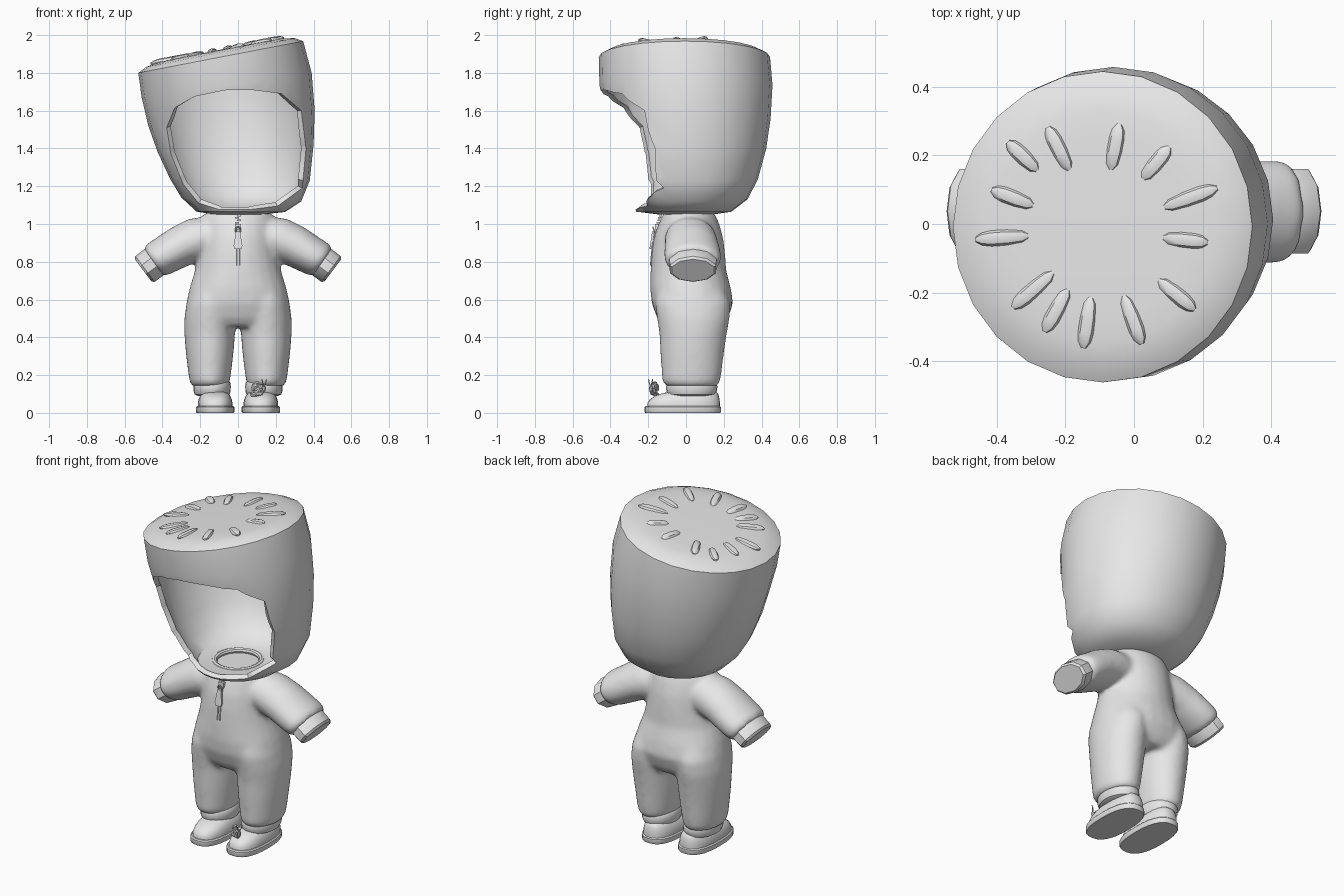
import bpy, bmesh, math
from mathutils import Vector as V

if "Cube" in bpy.data.objects:
    bpy.data.objects.remove(bpy.data.objects["Cube"])

grey = bpy.data.materials.new("plain_grey")
grey.diffuse_color = (0.8, 0.8, 0.8, 1)
grey.use_nodes = True
grey.node_tree.nodes["Principled BSDF"].inputs["Base Color"].default_value = grey.diffuse_color


def finish(name, bm, smooth=True):
    bmesh.ops.recalc_face_normals(bm, faces=bm.faces)
    me = bpy.data.meshes.new(name)
    bm.to_mesh(me)
    bm.free()
    ob = bpy.data.objects.new(name, me)
    bpy.context.collection.objects.link(ob)
    me.materials.append(grey)
    if smooth:
        shade(ob)
    return ob


def shade(ob, angle=35):
    bpy.ops.object.select_all(action='DESELECT')
    ob.select_set(True)
    bpy.context.view_layer.objects.active = ob
    bpy.ops.object.shade_smooth_by_angle(angle=math.radians(angle))


def apply(ob):
    bpy.context.view_layer.update()
    dg = bpy.context.evaluated_depsgraph_get()
    me = bpy.data.meshes.new_from_object(ob.evaluated_get(dg))
    ob.modifiers.clear()
    ob.data = me


def ring(c, u, v, n=24, p=1.0):
    """Closed (super)ellipse around c with half axes u and v."""
    pts = []
    for i in range(n):
        a = 2 * math.pi * i / n
        ca, sa = math.cos(a), math.sin(a)
        pts.append(V(c) + V(u) * math.copysign(abs(ca) ** p, ca) + V(v) * math.copysign(abs(sa) ** p, sa))
    return pts


def flat(z, x0, x1, y0, y1, n=24, p=1.0):
    return ring(((x0 + x1) / 2, (y0 + y1) / 2, z), ((x1 - x0) / 2, 0, 0), (0, (y1 - y0) / 2, 0), n, p)


def loft(bm, rings, start=True, end=True):
    vs = [[bm.verts.new(p) for p in r] for r in rings]
    n = len(vs[0])
    for a, b in zip(vs, vs[1:]):
        for i in range(n):
            bm.faces.new((a[i], a[(i + 1) % n], b[(i + 1) % n], b[i]))
    if start:
        bm.faces.new(vs[0])
    if end:
        bm.faces.new(vs[-1])


def tube(bm, path, r, n=8):
    """Round tube along a path of points."""
    P = [V(p) for p in path]
    rings = []
    for i, p in enumerate(P):
        t = (P[min(i + 1, len(P) - 1)] - P[max(i - 1, 0)]).normalized()
        u = t.orthogonal().normalized()
        rings.append(ring(p, u * r, t.cross(u) * r, n))
    loft(bm, rings)


def torus(bm, c, u, v, r, n=24, m=8):
    """Ring of radius |u|,|v| with a round section r."""
    c, u, v = V(c), V(u), V(v)
    w = u.cross(v).normalized()
    rows = []
    for i in range(n + 1):
        a = 2 * math.pi * i / n
        d = u * math.cos(a) + v * math.sin(a)
        rows.append(ring(c + d, d.normalized() * r, w * r, m))
    loft(bm, rows, False, False)
    bmesh.ops.remove_doubles(bm, verts=bm.verts, dist=1e-5)


# ---- hood: (x left, z left, x right, z right, y front, y back, squareness), neck to rim
levels = [(-.13, 1.05, .13, 1.05, -.14, .14, 1), (-.22, 1.066, .25, 1.064, -.262, .24, 1),
          (-.30, 1.14, .335, 1.12, -.30, .325, .95), (-.36, 1.24, .38, 1.23, -.355, .38, .91),
          (-.425, 1.38, .40, 1.42, -.40, .425, .96), (-.475, 1.52, .406, 1.60, -.422, .448, 1),
          (-.51, 1.67, .39, 1.80, -.458, .458, 1), (-.528, 1.80, .345, 1.968, -.462, .445, 1)]
rings = [ring(((a + c) / 2, (e + f) / 2, (b + d) / 2), ((c - a) / 2, 0, (d - b) / 2), (0, (f - e) / 2, 0), 24, p)
         for a, b, c, d, e, f, p in levels]
top_c = V((-.09, -.01, 1.884))
for s, h in ((.9, .024), (.75, .036), (.58, .039)):
    rings.append([top_c + (p - top_c) * s + V((0, 0, h)) for p in rings[7]])
bm = bmesh.new()
loft(bm, rings)
hood = finish("hood", bm, False)

# face opening cut through the front, leaving an open shell
outline = [(-.378, 1.51), (-.335, 1.615), (-.23, 1.675), (-.07, 1.708), (.07, 1.71), (.23, 1.69),
           (.335, 1.60), (.36, 1.40), (.34, 1.19), (.21, 1.095), (.06, 1.076), (-.1, 1.076),
           (-.21, 1.112), (-.29, 1.21), (-.355, 1.37)]
bm = bmesh.new()
loft(bm, [[V((x, y, z)) for x, z in outline] for y in (-.9, -.11)])
cutter = finish("opening_cutter", bm, False)
cutter.hide_render = True
cut = hood.modifiers.new("opening", 'BOOLEAN')
cut.operation, cut.object, cut.solver = 'DIFFERENCE', cutter, 'EXACT'
apply(hood)
bpy.data.objects.remove(cutter)

# drop the recess walls and the neck cap, then thicken inward
bm = bmesh.new()
bm.from_mesh(hood.data)
bm.normal_update()
drop = []
for f in bm.faces:
    c = f.calc_center_median()
    wall = c.z < 1.75 and c.y < -.105 and abs(f.normal.y) < 1e-3
    back = all(abs(v.co.y + .11) < 1e-3 for v in f.verts)
    neck = all(v.co.z < 1.053 for v in f.verts)
    if wall or back or neck:
        drop.append(f)
bmesh.ops.delete(bm, geom=drop, context='FACES')
bm.to_mesh(hood.data)
bm.free()
sol = hood.modifiers.new("thickness", 'SOLIDIFY')
sol.thickness, sol.offset = .028, -1
apply(hood)
shade(hood)

# ---- seeds on the lid: centre x, y, length, pointing outward
seeds = [(-.325, .198, .12), (-.22, .22, .14), (-.055, .225, .135), (.065, .178, .12), (.165, .077, .165),
         (.15, -.047, .13), (.125, -.207, .135), (-.003, -.28, .15), (-.137, -.288, .15), (-.227, -.253, .14),
         (-.295, -.193, .155), (-.355, .077, .13), (-.385, -.04, .155)]
bm = bmesh.new()
slope = .168 / .873
for x, y, l in seeds:
    d = V((x + .1, y + .02, 0)).normalized()
    s = V((-d.y, d.x, 0))
    d.z, s.z = d.x * slope, s.x * slope
    c = V((x, y, 1.884 + (x + .09) * slope + .037))
    loft(bm, [ring(c + d * (l * t), s * (.023 * k), V((0, 0, .017 * k)), 8)
              for t, k in ((-.5, .3), (-.38, .8), (-.1, 1), (.2, 1), (.38, .8), (.5, .3))])
finish("seeds", bm)

# ---- suit: torso, legs and sleeves fused into one soft shape
bm = bmesh.new()
loft(bm, [flat(*r) for r in (
    (.455, -.22, .22, -.12, .19), (.5, -.272, .272, -.152, .222, 24, .85), (.58, -.275, .275, -.182, .25, 24, .88),
    (.66, -.257, .257, -.19, .238, 24, .93), (.75, -.23, .23, -.188, .214), (.85, -.208, .208, -.182, .207),
    (.93, -.2, .2, -.17, .197), (1.0, -.195, .195, -.146, .177), (1.06, -.18, .18, -.12, .152))])
for s in (-1, 1):
    loft(bm, [flat(z, s * x - w, s * x + w, y0, y1) for z, x, w, y0, y1 in (
        (.14, .148, .095, -.105, .165), (.165, .15, .107, -.127, .182), (.22, .15, .115, -.13, .19),
        (.32, .15, .127, -.137, .202), (.42, .15, .135, -.142, .217), (.5, .15, .135, -.154, .232),
        (.58, .145, .128, -.165, .235), (.66, .135, .11, -.15, .2), (.72, .12, .08, -.11, .15))])
    loft(bm, [ring((s * x, y, z), (-s * .55 * r, 0, -.84 * r) if i else (0, 0, -r), (0, w, 0))
              for i, (x, y, z, r, w) in enumerate((
                  (.08, .02, .935, .118, .12), (.195, .025, .925, .122, .137), (.29, .03, .888, .112, .144),
                  (.38, .035, .838, .103, .152), (.43, .037, .81, .099, .15), (.452, .037, .797, .085, .132)))])
suit = finish("suit", bm, False)
rem = suit.modifiers.new("fuse", 'REMESH')
rem.mode, rem.voxel_size = 'VOXEL', .011
smo = suit.modifiers.new("soften", 'SMOOTH')
smo.factor, smo.iterations = .5, 24
apply(suit)
shade(suit, 80)

# ---- collar ring at the neck
bm = bmesh.new()
torus(bm, (0, .0, 1.07), (.128, 0, 0), (0, .135, 0), .016)
finish("collar", bm)

for s, side in ((-1, "right"), (1, "left")):
    # sleeve cuff with a flat closed end
    bm = bmesh.new()
    axis, up = V((s * .80, 0, -.60)), V((s * .60, 0, .80))
    base = V((s * .435, .037, .805))
    loft(bm, [ring(base + axis * t, up * r, V((0, w, 0)), 10) for t, r, w in (
        (-.02, .075, .115), (.015, .086, .13), (.072, .085, .129), (.084, .074, .117))])
    finish(side + "_sleeve_cuff", bm)

    # trouser cuff
    bm = bmesh.new()
    c = s * .137
    loft(bm, [flat(z, c - w, c + w, .03 - d, .03 + d) for z, w, d in (
        (.09, .075, .105), (.098, .092, .125), (.115, .098, .134), (.14, .099, .136), (.16, .096, .13), (.18, .08, .11))])
    finish(side + "_trouser_cuff", bm)

    # shoe upper and sole
    c = s * .121
    bm = bmesh.new()
    loft(bm, [flat(z, c - w, c + w, y0, y1, 28, .8) for z, w, y0, y1 in (
        (.025, .092, -.205, .18), (.05, .092, -.205, .18), (.07, .088, -.192, .178),
        (.09, .08, -.165, .174), (.104, .07, -.125, .168), (.115, .055, -.07, .155))])
    finish(side + "_shoe", bm)
    bm = bmesh.new()
    loft(bm, [flat(z, c - w, c + w, -.118 - w, .083 + w, 28, .8) for z, w in (
        (0, .098), (.006, .102), (.03, .102), (.036, .096))])
    finish(side + "_sole", bm)

# ---- snail sitting on the left toe
bm = bmesh.new()
c = V((.1, -.165, .13))
turn = [c + V((.85, -.5, 0)) * (r * math.cos(a)) + V((0, 0, r * math.sin(a)))
        for r, a in ((.028 - .0012 * i, i * .6) for i in range(22))]
tube(bm, turn, .012, 8)
finish("snail_shell", bm)
bm = bmesh.new()
tube(bm, [(.07, -.15, .096), (.1, -.165, .098), (.125, -.18, .104), (.137, -.185, .12), (.138, -.187, .14)], .01)
for dx, dy in ((.008, .006), (-.007, -.007)):
    tube(bm, [(.138, -.187, .138), (.138 + dx, -.187 + dy, .158), (.138 + dx * 1.6, -.187 + dy * 1.6, .178)], .003, 6)
finish("snail_body", bm)

# ---- zip: teeth, slider and hanging pull
bm = bmesh.new()


def block(c, size):
    for v in bmesh.ops.create_cube(bm, size=1)["verts"]:
        v.co = V((v.co.x * size[0], v.co.y * size[1], v.co.z * size[2])) + V(c)


for i in range(4):
    block(((-1) ** i * .005, -.136 - .004 * i, 1.045 - i * .013), (.022, .016, .008))
for s in (-1, 1):
    tube(bm, [(s * .008, -.146, 1.0), (s * .008, -.172, .92), (s * .008, -.182, .84), (s * .008, -.187, .78)], .004, 6)
block((0, -.154, .985), (.034, .02, .03))
finish("zip", bm)
bm = bmesh.new()
torus(bm, (0, -.17, .968), (.013, 0, 0), (0, -.005, .016), .004, 14, 6)
loft(bm, [[V((x, -.166 - .012 * k - (.97 - z) * .15, z)) for x, z in (
    (-.011, .96), (.011, .96), (.023, .885), (.018, .868), (-.018, .868), (-.023, .885))] for k in (0, 1)])
finish("zip_pull", bm)
